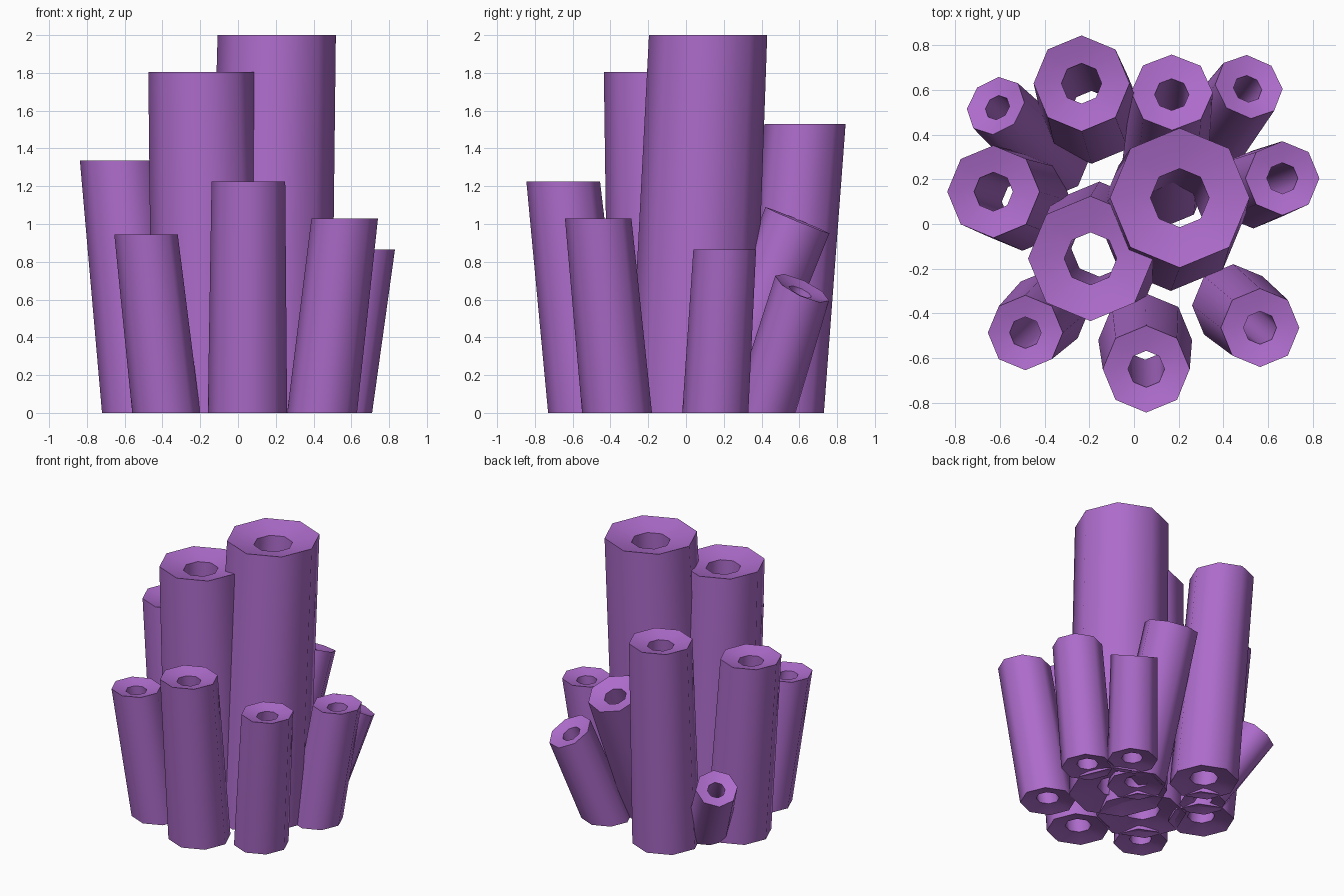
import bpy, bmesh, math
from mathutils import Vector

if "Cube" in bpy.data.objects:
    bpy.data.objects.remove(bpy.data.objects["Cube"])

SIDES = 8
mat = bpy.data.materials.new("purple")
mat.diffuse_color = (0.42, 0.15, 0.60, 1)
mat.use_nodes = True
mat.node_tree.nodes["Principled BSDF"].inputs["Base Color"].default_value = mat.diffuse_color


def tube(name, base, top, r_base, r_top, normal=(0, 0, 1)):
    """Leaning eight-sided tube with a dished lip and a bore open at both ends."""
    bm = bmesh.new()
    b, t = Vector((base[0], base[1], 0)), Vector(top)
    n = Vector(normal).normalized()
    spin = Vector((0, 0, 1)).rotation_difference(n)

    def ring(centre, r, drop, tilted):
        out = []
        for i in range(SIDES):
            a = 2 * math.pi * i / SIDES
            p = Vector((r * math.cos(a), r * math.sin(a), drop))
            if tilted:
                p = spin @ p
            out.append(bm.verts.new(centre + p))
        return out

    # outer wall, top lip, bore, bottom lip
    rings = [ring(b, r_base, 0, False),
             ring(t, r_top, 0, True),
             ring(t, r_top * 0.72, -0.08 * r_top, True),
             ring(t, r_top * 0.42, -0.14 * r_top, True),
             ring(b, r_base * 0.42, 0.14 * r_base, False),
             ring(b, r_base * 0.72, 0.08 * r_base, False)]
    for k, lo in enumerate(rings):
        hi = rings[(k + 1) % len(rings)]
        for i in range(SIDES):
            j = (i + 1) % SIDES
            bm.faces.new((lo[i], lo[j], hi[j], hi[i]))
    bmesh.ops.recalc_face_normals(bm, faces=bm.faces)
    me = bpy.data.meshes.new(name)
    bm.to_mesh(me)
    bm.free()
    me.materials.append(mat)
    ob = bpy.data.objects.new(name, me)
    bpy.context.collection.objects.link(ob)
    bpy.ops.object.select_all(action='DESELECT')
    ob.select_set(True)
    bpy.context.view_layer.objects.active = ob
    bpy.ops.object.shade_smooth_by_angle(angle=math.radians(50))


# two tall central tubes
tube("tall_tube", (0.165, 0.03), (0.205, 0.117, 2.0), 0.33, 0.313)
tube("second_tube", (-0.155, -0.11), (-0.195, -0.155, 1.805), 0.30, 0.28)

# upright tubes around the outside
tube("back_tube", (-0.19, 0.50), (-0.235, 0.63, 1.53), 0.23, 0.215)
tube("left_tube", (-0.50, 0.10), (-0.63, 0.145, 1.335), 0.22, 0.207)
tube("right_tube", (0.535, 0.155), (0.665, 0.205, 0.865), 0.175, 0.166)
tube("front_right_tube", (0.445, -0.365), (0.565, -0.465, 1.03), 0.185, 0.176)
tube("front_tube", (0.05, -0.52), (0.055, -0.65, 1.225), 0.21, 0.195)
tube("front_left_tube", (-0.38, -0.385), (-0.487, -0.487, 0.945), 0.18, 0.168)

# splayed tubes at the rear with tilted mouths
tube("rear_leaning_tube", (0.13, 0.18), (0.17, 0.59, 1.02), 0.195, 0.183, (0.03, 0.41, 1))
tube("rear_right_leaning_tube", (0.36, 0.41), (0.515, 0.615, 0.66), 0.17, 0.157, (0.3, 0.48, 1))
tube("rear_left_leaning_tube", (-0.36, 0.28), (-0.62, 0.53, 0.51), 0.155, 0.142, (-0.5, 0.5, 1))
